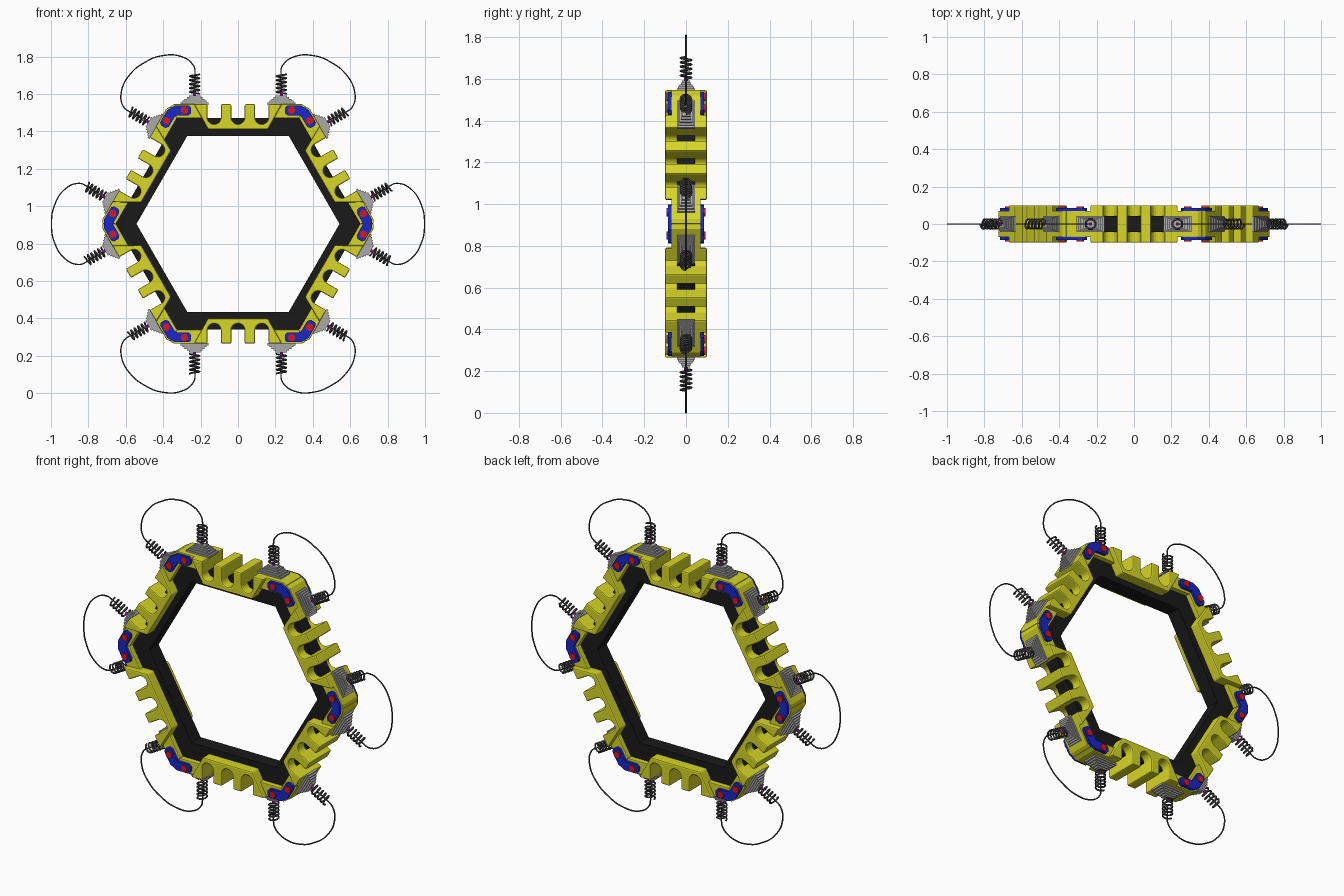
import bpy, bmesh
from math import sin, cos, pi, radians
from mathutils import Matrix

if "Cube" in bpy.data.objects:
    bpy.data.objects.remove(bpy.data.objects["Cube"])

CZ = 0.905  # height of the ring centre


def mat(name, rgb):
    m = bpy.data.materials.new(name)
    m.diffuse_color = (*rgb, 1)
    m.use_nodes = True
    m.node_tree.nodes["Principled BSDF"].inputs["Base Color"].default_value = m.diffuse_color
    return m


YELLOW = mat("yellow", (0.68, 0.68, 0.02))
BLACK = mat("black", (0.01, 0.01, 0.01))
BLUE = mat("blue", (0.01, 0.02, 0.6))
RED = mat("red", (0.65, 0.01, 0.02))
GREY = mat("grey", (0.4, 0.4, 0.4))
WIRE = mat("wire", (0.06, 0.06, 0.06))
PINK = mat("magenta", (0.6, 0.02, 0.5))


def prism(bm, outline, y0, y1):
    """Extrude an (x, z) outline from y0 to y1."""
    f = bm.faces.new([bm.verts.new((x, y0, z)) for x, z in outline])
    new = bmesh.ops.extrude_face_region(bm, geom=[f])["geom"]
    bmesh.ops.translate(bm, verts=[v for v in new if isinstance(v, bmesh.types.BMVert)],
                        vec=(0, y1 - y0, 0))


def mesh(name, bm, material):
    bmesh.ops.recalc_face_normals(bm, faces=bm.faces)
    me = bpy.data.meshes.new(name)
    bm.to_mesh(me)
    bm.free()
    me.materials.append(material)
    return me


def around(name, data, start=0, bevel=0):
    """Place six copies about the ring centre."""
    for k in range(6):
        ob = bpy.data.objects.new(f"{name}_{k + 1}", data)
        bpy.context.collection.objects.link(ob)
        ob.matrix_world = Matrix.Translation((0, 0, CZ)) @ Matrix.Rotation(radians(start + 60 * k), 4, 'Y')
        if bevel:
            b = ob.modifiers.new("bevel", 'BEVEL')
            b.width, b.segments, b.limit_method = bevel, 2, 'ANGLE'
            b.angle_limit = radians(40)


def tube(name, points, radius, material, kind='POLY'):
    cu = bpy.data.curves.new(name, 'CURVE')
    cu.dimensions, cu.bevel_depth, cu.bevel_resolution = '3D', radius, 1
    cu.resolution_u = 6
    cu.use_fill_caps = True
    sp = cu.splines.new(kind)
    if kind == 'BEZIER':
        sp.bezier_points.add(len(points) - 1)
        for p, co in zip(sp.bezier_points, points):
            p.co = co
            p.handle_left_type = p.handle_right_type = 'AUTO'
    else:
        sp.points.add(len(points) - 1)
        for p, co in zip(sp.points, points):
            p.co = (*co, 1)
    cu.materials.append(material)
    return cu


# Black inner hexagonal frame
bm = bmesh.new()
t = math_tan30 = sin(pi / 6) / cos(pi / 6)
prism(bm, [(-0.47 * t, 0.47), (0.47 * t, 0.47), (0.565 * t, 0.565), (-0.565 * t, 0.565)], -0.042, 0.042)
around("inner_frame", mesh("inner_frame", bm, BLACK))

# Yellow comb segment with three round-bottomed notches
outline = [(-0.235, 0.64), (-0.16, 0.505), (0.16, 0.505), (0.235, 0.64)]
for c in (0.1275, 0, -0.1275):
    r = 0.036
    outline.append((c + r, 0.64))
    outline += [(c + r * cos(a * pi / 10), 0.569 - r * sin(a * pi / 10)) for a in range(11)]
    outline.append((c - r, 0.64))
bm = bmesh.new()
prism(bm, outline, -0.1, 0.1)
around("comb_segment", mesh("comb_segment", bm, YELLOW), bevel=0.007)

# Thinner yellow ends that meet at the corners
bm = bmesh.new()
for s in (-1, 1):
    end = [(0.185, 0.565), (0.326, 0.565), (0.3625, 0.628), (0.3415, 0.64), (0.205, 0.64)]
    prism(bm, [(s * u, a) for u, a in end], -0.07, 0.07)
around("segment_end", mesh("segment_end", bm, YELLOW), bevel=0.004)


def corner(u, a):
    """Side coordinates to corner coordinates (tangent, radial)."""
    return (a * 0.5 - u * 0.866, u * 0.5 + a * 0.866)


# Blue corner brackets, front and back
half = [corner(*p) for p in ((0.333, 0.58), (0.265, 0.58), (0.25, 0.593), (0.25, 0.62),
                             (0.262, 0.632), (0.338, 0.632))]
half[0] = (0, half[0][1])
bracket = half + [(-x, z) for x, z in reversed(half[1:])]
bm = bmesh.new()
for s in (-1, 1):
    prism(bm, bracket, s * 0.065, s * 0.086)
around("corner_bracket", mesh("corner_bracket", bm, BLUE), start=30)

# Red bolts through the brackets
bm = bmesh.new()
for s in (-1, 1):
    x, z = corner(0.287, 0.608)
    bmesh.ops.create_cone(bm, cap_ends=True, segments=12, radius1=0.02, radius2=0.02, depth=0.188,
                          matrix=Matrix.Translation((s * x, 0, z)) @ Matrix.Rotation(pi / 2, 4, 'X'))
around("bracket_bolts", mesh("bracket_bolts", bm, RED), start=30)

# Stepped grey terminals, two per side, with a magenta pin each
FIT = 0.232
bm, pins = bmesh.new(), bmesh.new()
for s in (-1, 1):
    for i in range(5):
        size = Matrix.Diagonal((0.15 - 0.022 * i, 0.088 - 0.013 * i, 0.012, 1))
        bmesh.ops.create_cube(bm, size=1, matrix=Matrix.Translation((s * FIT, 0, 0.643 + 0.0095 * i)) @ size)
    bmesh.ops.create_cone(pins, cap_ends=True, segments=10, radius1=0.009, radius2=0.009, depth=0.03,
                          matrix=Matrix.Translation((s * FIT, 0, 0.69)))
around("terminal", mesh("terminal", bm, GREY))
around("terminal_pin", mesh("terminal_pin", pins, PINK))

# Coil springs standing on the terminals
TURNS, STEPS = 5, 16
for s, side in ((-1, "left"), (1, "right")):
    pts = [(s * FIT + 0.026 * cos(2 * pi * i / STEPS), 0.026 * sin(2 * pi * i / STEPS),
            0.695 + 0.105 * i / (TURNS * STEPS)) for i in range(TURNS * STEPS + 1)]
    around(f"spring_{side}", tube("spring", pts, 0.005, WIRE))

# Wire loops joining the two springs around each corner
loop = [(0.165, 0.75), (0.2, 0.805), (0.217, 0.85), (0.186, 0.925), (0.092, 0.984)]
pts = [(x, 0, z) for x, z in loop] + [(0, 0, 0.997)] + [(-x, 0, z) for x, z in reversed(loop)]
around("wire_loop", tube("wire_loop", pts, 0.004, WIRE, 'BEZIER'), start=30)
